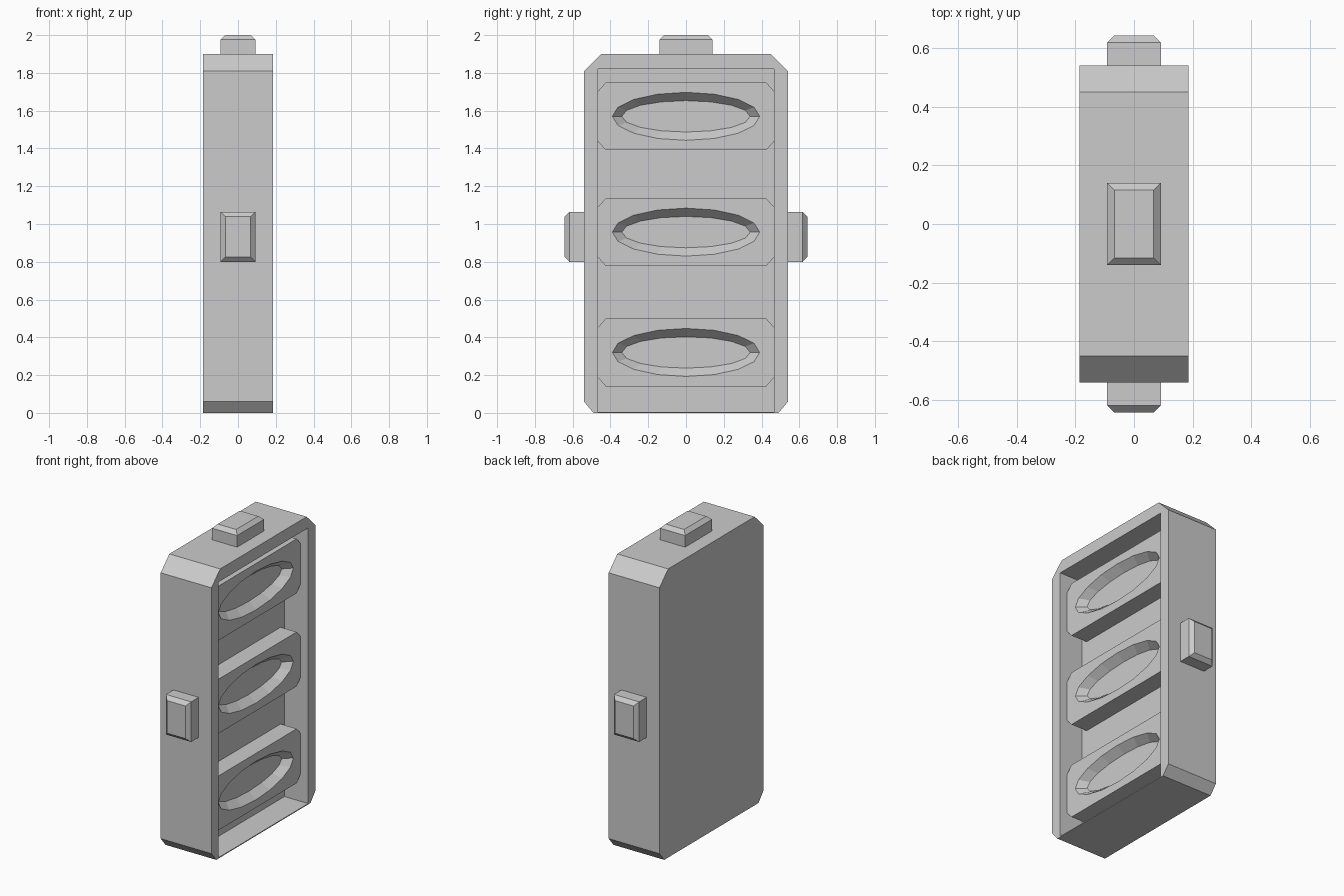
import bpy
import bmesh
import math
from mathutils import Vector

cube = bpy.data.objects.get("Cube")
if cube:
    bpy.data.objects.remove(cube, do_unlink=True)

GREY = (0.6, 0.6, 0.6, 1.0)
grey = bpy.data.materials.new("plain grey")
grey.use_nodes = True
grey.diffuse_color = GREY
for node in grey.node_tree.nodes:
    if node.type == 'BSDF_PRINCIPLED':
        node.inputs["Base Color"].default_value = GREY


def loft(name, rings):
    """Join matching rings of 3D points into a closed solid."""
    bm = bmesh.new()
    loops = [[bm.verts.new(p) for p in ring] for ring in rings]
    count = len(loops[0])
    for a, b in zip(loops, loops[1:]):
        for i in range(count):
            j = (i + 1) % count
            bm.faces.new((a[i], a[j], b[j], b[i]))
    bm.faces.new(loops[0][::-1])
    bm.faces.new(loops[-1])
    bmesh.ops.recalc_face_normals(bm, faces=bm.faces)
    mesh = bpy.data.meshes.new(name)
    bm.to_mesh(mesh)
    bm.free()
    mesh.materials.append(grey)
    obj = bpy.data.objects.new(name, mesh)
    bpy.context.collection.objects.link(obj)
    return obj


def outline(x, half_y, low, high, low_cut, high_cut):
    """Rectangle in the yz plane with clipped corners; each cut is (y, z)."""
    half = [(half_y - low_cut[0], low), (half_y, low + low_cut[1]),
            (half_y, high - high_cut[1]), (half_y - high_cut[0], high)]
    ring = half + [(-y, z) for y, z in reversed(half)]
    return [(x, y, z) for y, z in ring]


def rect(x, half_y, low, high):
    return [(x, -half_y, low), (x, half_y, low), (x, half_y, high), (x, -half_y, high)]


def oval(x, half_y, half_z, mid, sides=16):
    steps = [math.tau * i / sides for i in range(sides)]
    return [(x, half_y * math.cos(a), mid + half_z * math.sin(a)) for a in steps]


def cut(obj, cutter):
    """Subtract the cutter, bake the result and discard the cutter."""
    cutter.hide_render = True
    mod = obj.modifiers.new("cut", 'BOOLEAN')
    mod.operation = 'DIFFERENCE'
    mod.solver = 'EXACT'
    mod.object = cutter
    graph = bpy.context.evaluated_depsgraph_get()
    mesh = bpy.data.meshes.new_from_object(obj.evaluated_get(graph))
    obj.modifiers.clear()
    obj.data = mesh
    bpy.data.objects.remove(cutter, do_unlink=True)


# Clipped-corner case, open on one broad side
HALF_X = 0.185
FLOOR_X = 0.013
case = loft("case", [outline(x, 0.54, 0, 1.9, (0.05, 0.06), (0.09, 0.09))
                     for x in (-HALF_X, HALF_X)])
cut(case, loft("cavity_cutter", [rect(x, 0.465, 0.006, 1.82)
                                 for x in (FLOOR_X, HALF_X + 0.1)]))

# Three raised plates, each with a sloped oval recess
PLATE_X = 0.13
RECESS = 0.05
for label, mid in (("lower", 0.32), ("middle", 0.957), ("upper", 1.57)):
    corner = (0.04, 0.045)
    plate = loft(label + "_plate",
                 [outline(x, 0.465, mid - 0.179, mid + 0.179, corner, corner)
                  for x in (FLOOR_X - 0.01, PLATE_X)])
    cut(plate, loft("oval_cutter", [oval(PLATE_X - RECESS, 0.34, 0.083, mid),
                                    oval(PLATE_X, 0.39, 0.127, mid),
                                    oval(PLATE_X + 0.05, 0.39, 0.127, mid)]))


# Bevelled buttons on the top and both narrow sides
def button(name, base, across, out, half_across, height):
    side = Vector((1, 0, 0))
    base, across, out = Vector(base), Vector(across), Vector(out)
    rings = []
    for lift, inset in ((-0.01, 0), (height - 0.024, 0), (height, 0.025)):
        w, h = 0.092 - inset, half_across - inset
        rings.append([base + out * lift + side * w * i + across * h * j
                      for i, j in ((-1, -1), (1, -1), (1, 1), (-1, 1))])
    return loft(name, rings)


button("top_button", (0, 0, 1.9), (0, 1, 0), (0, 0, 1), 0.14, 0.1)
for name, s in (("front_button", -1), ("back_button", 1)):
    button(name, (0, s * 0.54, 0.932), (0, 0, 1), (0, s, 0), 0.132, 0.102)
